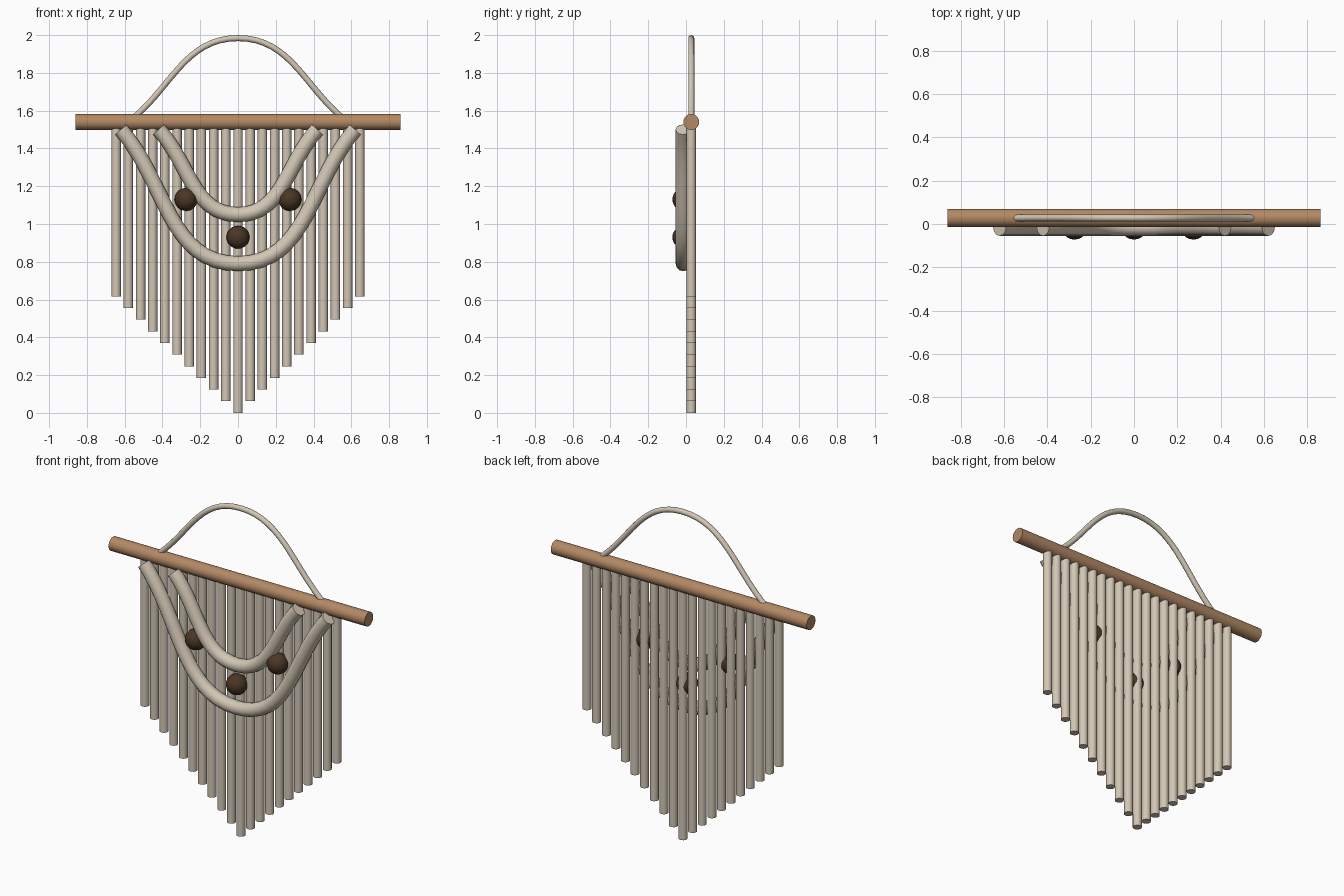
import bpy
import math

cube = bpy.data.objects.get("Cube")
if cube:
    bpy.data.objects.remove(cube, do_unlink=True)


def material(name, rgb):
    mat = bpy.data.materials.new(name)
    mat.use_nodes = True
    mat.diffuse_color = (*rgb, 1)
    mat.node_tree.nodes["Principled BSDF"].inputs["Base Color"].default_value = (*rgb, 1)
    return mat


CREAM = material("cream_cotton", (0.65, 0.57, 0.46))
WOOD = material("tan_wood", (0.45, 0.25, 0.13))
DARK = material("dark_bead_wood", (0.07, 0.037, 0.018))
HANG_Y = 0.028
ROD_Z = 1.54


def finish(name, mat, smooth=True):
    obj = bpy.context.object
    obj.name = name
    obj.data.materials.append(mat)
    if smooth:
        bpy.ops.object.shade_smooth_by_angle(angle=math.radians(40))
    return obj


def rope(name, half_width, end_z, mid_z, y, radius):
    """Round rope through two end points and a middle point."""
    curve = bpy.data.curves.new(name, "CURVE")
    curve.dimensions = "3D"
    curve.bevel_depth = radius
    curve.bevel_resolution = 4
    curve.resolution_u = 16
    curve.use_fill_caps = True
    spline = curve.splines.new("BEZIER")
    spline.bezier_points.add(2)
    points = [(-half_width, y, end_z), (0, y, mid_z), (half_width, y, end_z)]
    for point, co in zip(spline.bezier_points, points):
        point.co = co
        point.handle_left_type = point.handle_right_type = "AUTO"
    obj = bpy.data.objects.new(name, curve)
    bpy.context.collection.objects.link(obj)
    bpy.ops.object.select_all(action="DESELECT")
    obj.select_set(True)
    bpy.context.view_layer.objects.active = obj
    bpy.ops.object.convert(target="MESH")
    finish(name, CREAM)


# Wooden rod
bpy.ops.mesh.primitive_cylinder_add(vertices=24, radius=0.042, depth=1.72,
                                    location=(0, HANG_Y, ROD_Z),
                                    rotation=(0, math.pi / 2, 0))
finish("rod", WOOD)

# Hanging strands, longest in the middle
for i in range(-10, 11):
    bottom = abs(i) * 0.0617
    bpy.ops.mesh.primitive_cylinder_add(vertices=16, radius=0.025, depth=ROD_Z - bottom,
                                        location=(i * 0.0645, HANG_Y, (ROD_Z + bottom) / 2))
    finish(f"strand_{i + 11}", CREAM)

# Hanging loop and the two draped ropes
rope("hanging_loop", 0.58, ROD_Z, 1.984, HANG_Y, 0.016)
rope("outer_swag", 0.62, 1.5, 0.79, -0.015, 0.04)
rope("inner_swag", 0.42, 1.5, 1.05, -0.015, 0.04)

# Wooden beads
for name, x, z in (("right_bead", -0.275, 1.13), ("middle_bead", 0, 0.93), ("left_bead", 0.275, 1.13)):
    bpy.ops.mesh.primitive_uv_sphere_add(segments=20, ring_count=12, radius=0.061,
                                         location=(x, -0.011, z))
    finish(name, DARK)
